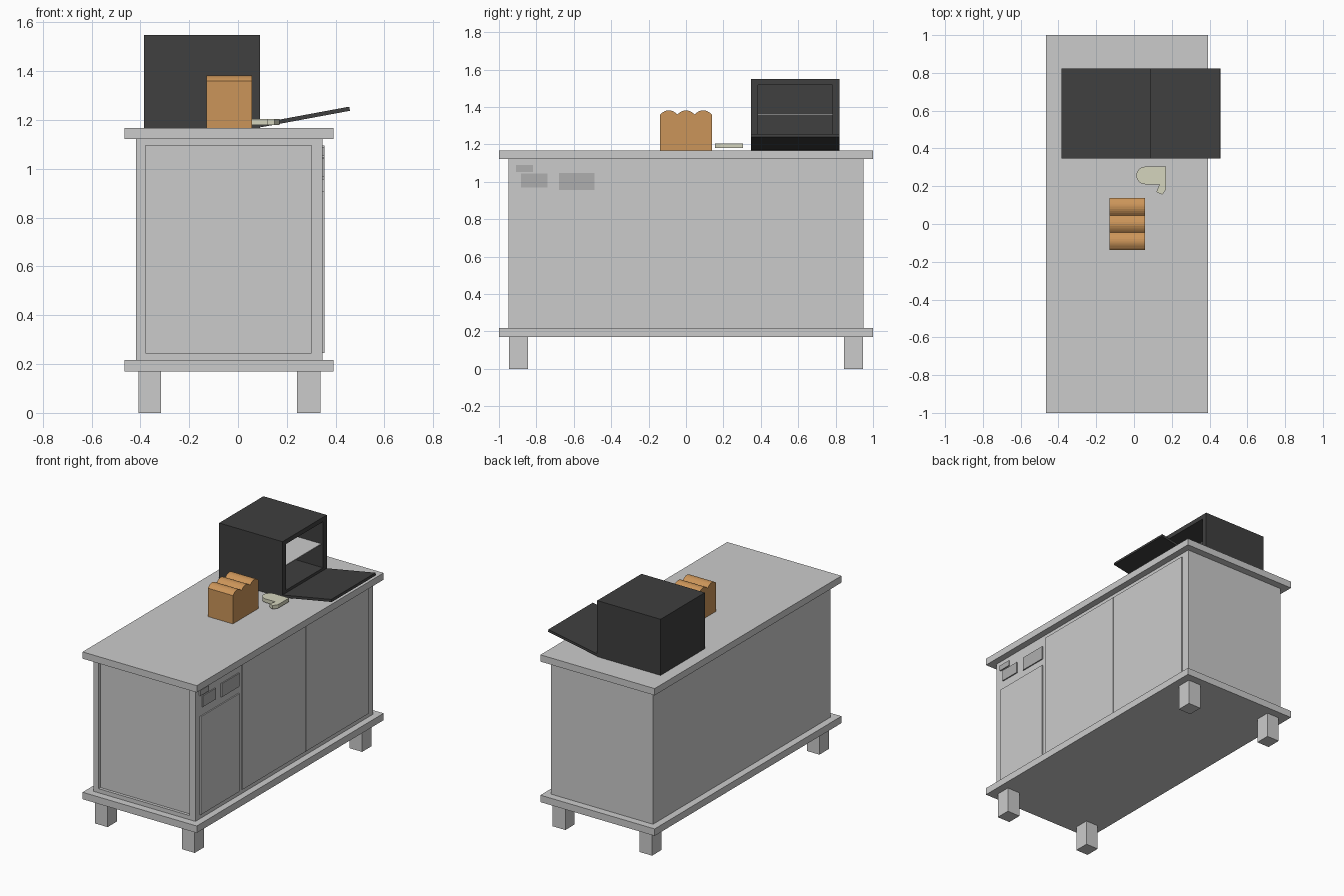
import bpy, bmesh, math
from mathutils import Matrix, Vector

if "Cube" in bpy.data.objects:
    bpy.data.objects.remove(bpy.data.objects["Cube"])


def material(name, rgb):
    m = bpy.data.materials.new(name)
    m.diffuse_color = (*rgb, 1)
    m.use_nodes = True
    m.node_tree.nodes["Principled BSDF"].inputs["Base Color"].default_value = m.diffuse_color
    return m


DARK = material("dark_metal", (0.05, 0.05, 0.05))
CRUST = material("crust", (0.6, 0.3, 0.1))
CREAM = material("cream", (0.66, 0.66, 0.51))
LIGHT = material("light_grey", (0.43, 0.43, 0.43))


def finish(bm, name, mat=None):
    bmesh.ops.recalc_face_normals(bm, faces=bm.faces)
    me = bpy.data.meshes.new(name)
    bm.to_mesh(me)
    bm.free()
    ob = bpy.data.objects.new(name, me)
    bpy.context.collection.objects.link(ob)
    if mat:
        me.materials.append(mat)
    return ob


def box_bm(x, y, z):
    """Box from (min, max) ranges."""
    bm = bmesh.new()
    size = Vector((x[1] - x[0], y[1] - y[0], z[1] - z[0]))
    mid = Vector((sum(x), sum(y), sum(z))) / 2
    bmesh.ops.create_cube(bm, size=1, matrix=Matrix.Translation(mid) @ Matrix.Diagonal((*size, 1)))
    return bm


def box(name, x, y, z, mat=None):
    return finish(box_bm(x, y, z), name, mat)


def recess(bm, direction, bounds, depth):
    """Sink a rectangular pocket into the face pointing in direction.
    bounds maps axis index -> (min, max)."""
    n = Vector(direction)
    bm.normal_update()
    face = max(bm.faces, key=lambda f: f.normal.dot(n))
    bmesh.ops.inset_individual(bm, faces=[face], thickness=0.02)
    mid = face.calc_center_median()
    for v in face.verts:
        for axis, (lo, hi) in bounds.items():
            v.co[axis] = lo if v.co[axis] < mid[axis] else hi
    inner = bmesh.ops.extrude_discrete_faces(bm, faces=[face])["faces"][0]
    bmesh.ops.translate(bm, verts=inner.verts, vec=-n * depth)


def prism(name, points, vec, mat):
    """Extrude a closed outline along vec."""
    bm = bmesh.new()
    face = bm.faces.new([bm.verts.new(p) for p in points])
    new = bmesh.ops.extrude_face_region(bm, geom=[face])["geom"]
    bmesh.ops.translate(bm, verts=[g for g in new if isinstance(g, bmesh.types.BMVert)], vec=vec)
    return finish(bm, name, mat)


# Cabinet body with a sunken end panel
body = box_bm((-0.418, 0.346), (-0.95, 0.95), (0.215, 1.125))
recess(body, (0, -1, 0), {0: (-0.379, 0.301), 2: (0.245, 1.095)}, 0.02)
finish(body, "cabinet_body")

# Worktop and base slab
box("worktop", (-0.465, 0.391), (-1, 1), (1.122, 1.168))
box("base_slab", (-0.465, 0.391), (-1, 1), (0.17, 0.217))

# Legs
for side, x in (("left", (-0.408, -0.315)), ("right", (0.242, 0.338))):
    for end, y in (("front", (-0.946, -0.846)), ("back", (0.846, 0.946))):
        box(f"{end}_{side}_leg", x, y, (0, 0.171))

# Doors and control plates on the right side
for name, y, z, mat in (
    ("small_door", (-0.904, -0.489), (0.246, 0.91), None),
    ("middle_door", (-0.455, 0.216), (0.246, 1.095), None),
    ("far_door", (0.221, 0.893), (0.246, 1.095), None),
    ("switch_plate", (-0.909, -0.818), (1.053, 1.09), LIGHT),
    ("dial_plate", (-0.882, -0.741), (0.968, 1.043), LIGHT),
    ("display_plate", (-0.679, -0.489), (0.957, 1.048), LIGHT),
):
    box(name, (0.34, 0.354), y, z, mat)

# Oven shell with open cavity, shelf inside
oven = box_bm((-0.385, 0.09), (0.348, 0.822), (1.168, 1.548))
recess(oven, (1, 0, 0), {1: (0.385, 0.783), 2: (1.205, 1.518)}, 0.44)
finish(oven, "oven_shell", DARK)
box("oven_shelf", (-0.352, 0.075), (0.384, 0.784), (1.357, 1.364))

# Oven door, hinged open and tilted slightly up
door = box("oven_door", (0, 0.373), (-0.237, 0.237), (0, 0.017), DARK)
door.location = (0.092, 0.585, 1.17)
door.rotation_euler = (0, -math.radians(10.5), 0)

# Bread loaf with three rounded humps
w, rise, base, steps = 0.092, 0.022, 1.36, 8
loaf = [(-0.13, 0.138, 1.168), (-0.13, -0.138, 1.168)]
for hump in range(3):
    for i in range(steps + (hump == 2)):
        t = i / steps
        loaf.append((-0.13, -0.138 + w * (hump + t), base + rise * 4 * t * (1 - t)))
prism("bread_loaf", loaf, (0.188, 0, 0), CRUST)

# Small hand tool: rounded head with a short angled grip
tool = [(0.135, 0.21), (0.118, 0.17), (0.15, 0.155), (0.17, 0.185), (0.17, 0.304), (0.06, 0.304)]
for i in range(1, 9):
    a = math.pi / 2 + math.pi * i / 8
    tool.append((0.06 + 0.048 * math.cos(a), 0.257 + 0.047 * math.sin(a)))
prism("hand_tool", [(x, y, 1.18) for x, y in tool], (0, 0, 0.025), CREAM)
